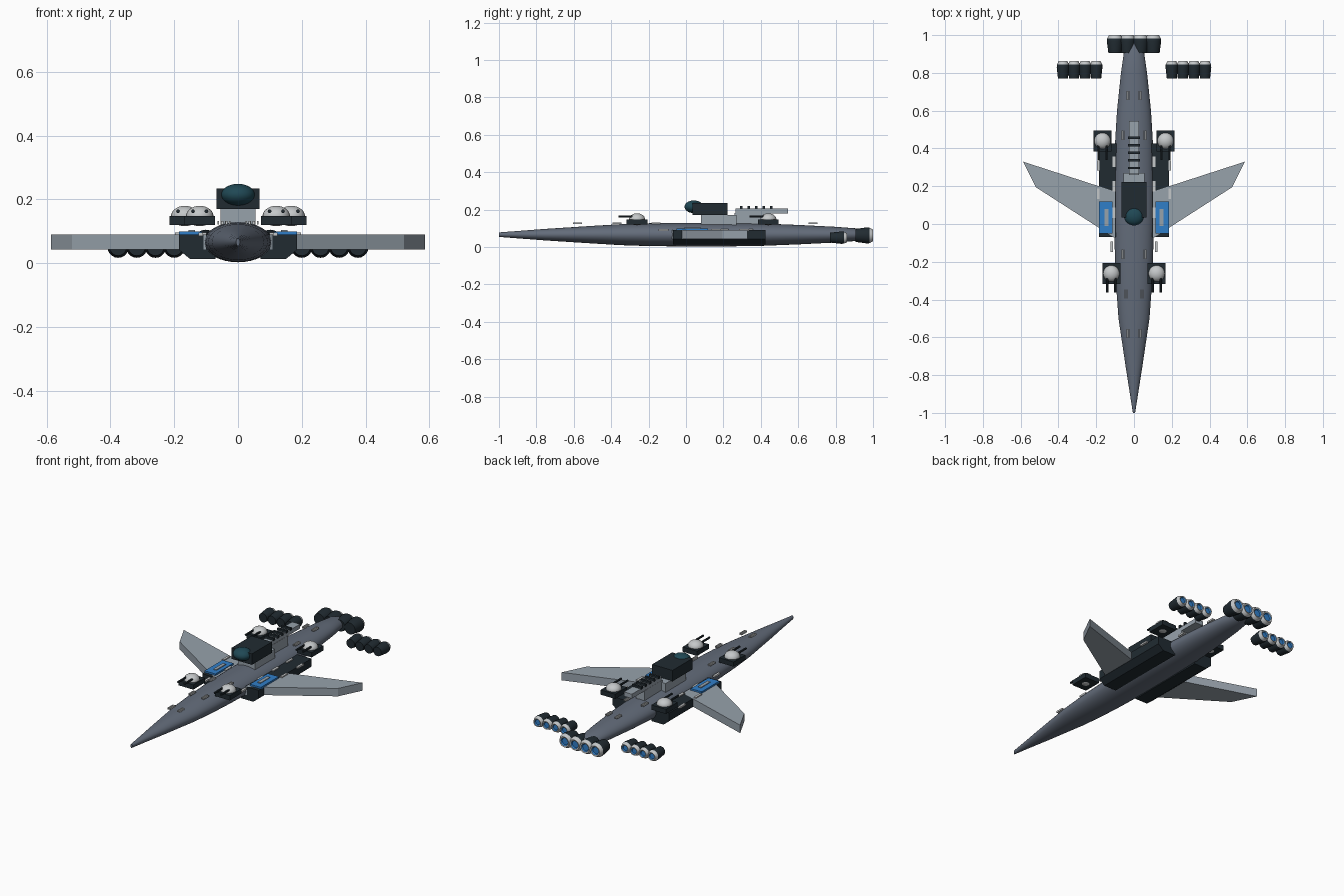
import bpy, bmesh, math

if "Cube" in bpy.data.objects:
    bpy.data.objects.remove(bpy.data.objects["Cube"])


def material(name, rgb):
    m = bpy.data.materials.new(name)
    m.diffuse_color = (*rgb, 1)
    m.use_nodes = True
    m.node_tree.nodes["Principled BSDF"].inputs["Base Color"].default_value = m.diffuse_color
    return m


HULL = material("slate hull", (0.125, 0.15, 0.195))
WING = material("pale steel", (0.31, 0.36, 0.41))
DARK = material("dark blue grey", (0.015, 0.024, 0.031))
BLUE = material("bright blue", (0.03, 0.21, 0.58))
TEAL = material("teal glass", (0.014, 0.065, 0.09))
LIGHT = material("light grey", (0.56, 0.58, 0.59))


def finish(name, bm, mats, smooth=False):
    bmesh.ops.recalc_face_normals(bm, faces=bm.faces)
    me = bpy.data.meshes.new(name)
    bm.to_mesh(me)
    bm.free()
    ob = bpy.data.objects.new(name, me)
    bpy.context.collection.objects.link(ob)
    for m in mats:
        me.materials.append(m)
    if smooth:
        bpy.ops.object.select_all(action='DESELECT')
        ob.select_set(True)
        bpy.context.view_layer.objects.active = ob
        bpy.ops.object.shade_smooth_by_angle(angle=math.radians(35))
    return ob


def box(name, x, y, z, mat):
    """Box from three (low, high) ranges."""
    bm = bmesh.new()
    bmesh.ops.create_cube(bm, size=1)
    for v in bm.verts:
        for i, (a, b) in enumerate((x, y, z)):
            v.co[i] = (a + b) / 2 + v.co[i] * (b - a)
    return finish(name, bm, [mat])


def prism(name, pts, axis, lo, hi, mat):
    """Extrude a 2D outline along y or z."""
    bm = bmesh.new()
    place = (lambda p, t: (p[0], t, p[1])) if axis == 'y' else (lambda p, t: (p[0], p[1], t))
    a, b = ([bm.verts.new(place(p, t)) for p in pts] for t in (lo, hi))
    bm.faces.new(a)
    bm.faces.new(b)
    n = len(pts)
    for i in range(n):
        bm.faces.new((a[i], a[(i + 1) % n], b[(i + 1) % n], b[i]))
    return finish(name, bm, [mat])


def loft(name, x, z, rings, mats, n=24, rule=None):
    """Elliptical rings (y, half width, half height) joined along y."""
    bm = bmesh.new()
    loops = [[bm.verts.new((x + rx * math.cos(2 * math.pi * k / n), y,
                            z + rz * math.sin(2 * math.pi * k / n))) for k in range(n)]
             for y, rx, rz in rings]
    for i, (a, b) in enumerate(zip(loops, loops[1:])):
        for k in range(n):
            f = bm.faces.new((a[k], a[(k + 1) % n], b[(k + 1) % n], b[k]))
            f.material_index = rule(i) if rule else 0
    bm.faces.new(loops[0])
    end = bm.faces.new(loops[-1])
    end.material_index = rule(len(rings) - 1) if rule else 0
    return finish(name, bm, mats, True)


def ellipsoid(name, loc, radii, mat):
    bm = bmesh.new()
    bmesh.ops.create_uvsphere(bm, u_segments=24, v_segments=14, radius=1)
    for v in bm.verts:
        v.co = [loc[i] + v.co[i] * radii[i] for i in range(3)]
    return finish(name, bm, [mat], True)


def engine(name, x, y0, y1, z, r):
    """Dark flared nacelle, light rim, recessed blue exhaust."""
    d = y1 - y0
    rings = [(y0, r * .8, r * .8), (y0 + d * .65, r, r), (y0 + d * .8, r * .97, r * .97),
             (y1, r * .72, r * .72), (y1 - d * .02, r * .55, r * .55), (y1 - d * .1, r * .45, r * .45)]
    loft(name, x, z, rings, [DARK, LIGHT, BLUE], 20, lambda i: (0, 0, 1, 1, 2, 2)[i])


def turret(name, x, y):
    box(name + "_base", (x - .048, x + .048), (y - .055, y + .055), (.12, .148), DARK)
    ellipsoid(name + "_dome", (x, y, .148), (.043, .043, .032), LIGHT)
    for dx in (-.021, .021):
        loft(name + "_barrel", x + dx, .163, [(y - .1, .006, .006), (y - .01, .006, .006)], [DARK], 8)


# Spindle hull
loft("hull", 0, .066, [(-1, .006, .012), (-.75, .045, .031), (-.5, .082, .047), (-.35, .093, .056),
                       (-.2, .1, .061), (0, .106, .063), (.2, .107, .063), (.4, .102, .06),
                       (.6, .09, .052), (.8, .069, .042), (.92, .052, .033), (.96, .03, .02)], [HULL], 32)

# Bridge, pedestal and spine rail
box("bridge_pedestal", (-.055, .055), (.08, .27), (.1, .172), WING)
box("spine_support", (-.027, .027), (.26, .43), (.1, .182), WING)
box("spine_rail", (-.026, .026), (.265, .545), (.18, .206), WING)
box("bridge", (-.067, .067), (.035, .222), (.17, .235), DARK)
ellipsoid("bridge_dome", (0, .042, .215), (.053, .05, .034), TEAL)
for i in range(5):
    y = .29 + i * .04
    box("spine_rib", (-.031, .031), (y, y + .013), (.204, .219), DARK)

# Parts repeated on both sides
for s, side in ((-1, "left"), (1, "right")):
    def span(a, b):
        return tuple(sorted((s * a, s * b)))

    prism(side + "_wing", [(s * .1, -.075), (s * .52, .195), (s * .587, .33), (s * .1, .172)],
          'z', .043, .09, WING)
    prism(side + "_hangar", [(s * .07, .09), (s * .185, .09), (s * .185, .042), (s * .15, .013), (s * .07, .013)],
          'y', -.07, .425, DARK)
    box(side + "_deck_plate", span(.113, .185), (-.05, .118), (.088, .1), BLUE)
    box(side + "_deck_stripe", span(.135, .155), (-.01, .08), (.099, .104), WING)
    turret(side + "_front_turret", s * .12, -.262)
    turret(side + "_rear_turret", s * .167, .44)

    # Small hull guns
    for x, y in ((.031, -.58), (.043, -.37), (.057, -.16), (.057, .47), (.031, .68)):
        for dx in (-.005, .005):
            box(side + "_hull_gun", span(x + dx - .003, x + dx + .003), (y - .024, y + .024), (.122, .132), LIGHT)
    # Guns along the hangar edges
    for x, y in ((.117, -.12), (.106, .06), (.106, .2), (.106, .33), (.19, .16), (.19, .31)):
        box(side + "_hangar_gun", span(x - .007, x + .007), (y - .027, y + .027), (.086, .096), LIGHT)

    # Outrigger and tail engines
    for i in range(4):
        engine(side + "_outrigger_engine", s * (.2 + .0587 * i), .77, .862, .05, .033)
    for x in (.034, .101):
        engine(side + "_tail_engine", s * x, .905, 1, .062, .043)
